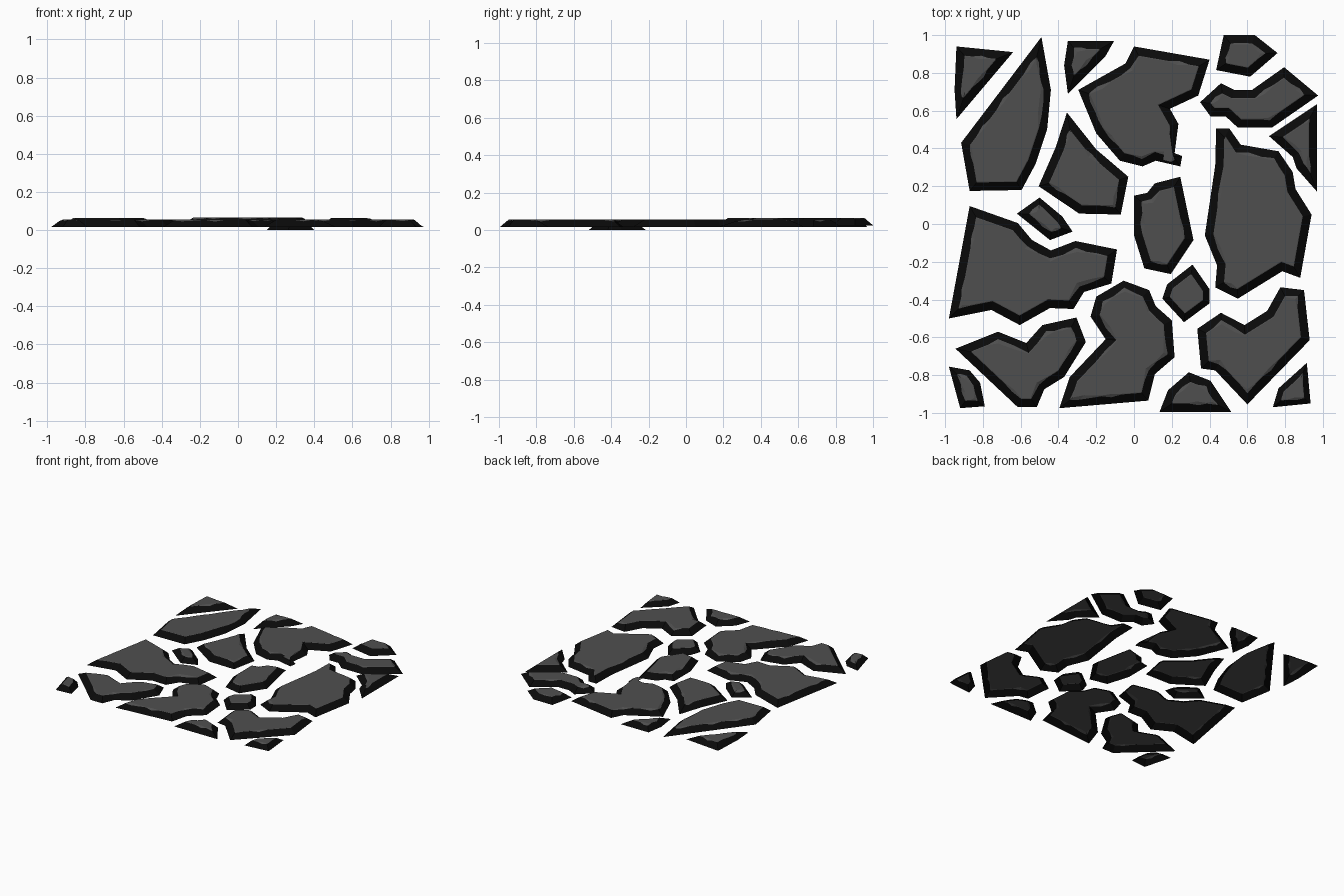
import bpy, bmesh, random
from mathutils import Vector

if "Cube" in bpy.data.objects:
    bpy.data.objects.remove(bpy.data.objects["Cube"])

random.seed(4)


def material(name, v):
    m = bpy.data.materials.new(name)
    m.diffuse_color = (v, v, v, 1)
    m.use_nodes = True
    m.node_tree.nodes["Principled BSDF"].inputs["Base Color"].default_value = m.diffuse_color
    return m


TOP = material("grey stone top", 0.078)
SIDE = material("black stone side", 0.003)
BASE, HEIGHT = 0.016, 0.039


def mitres(pts):
    """Inward offset direction at each corner (anticlockwise outline)."""
    out = []
    n = len(pts)
    for i in range(n):
        a = (pts[i] - pts[i - 1]).normalized()
        b = (pts[(i + 1) % n] - pts[i]).normalized()
        na, nb = Vector((-a.y, a.x)), Vector((-b.y, b.x))
        out.append((na + nb) / max(1 + na.dot(nb), 0.25))
    return out


def stone(name, outline, lift=0.0, inset=0.046):
    """Open-bottomed paving stone: sloped dark sides, chipped rim, flat top."""
    pts = [Vector(p) for p in outline]
    n = len(pts)
    area = sum(pts[i - 1].x * pts[i].y - pts[i].x * pts[i - 1].y for i in range(n))
    if area < 0:
        pts.reverse()
    mit = mitres(pts)
    z0, z1 = BASE + lift, BASE + lift + HEIGHT
    bm = bmesh.new()
    rings = [[], [], []]
    for i in range(n):
        j = (i + 1) % n
        steps = max(1, round((pts[j] - pts[i]).length / 0.07))
        for s in range(steps):
            p = pts[i].lerp(pts[j], s / steps)
            m = mit[i].lerp(mit[j], s / steps)
            t, gap = 0.96, 0.002
            if random.random() < 0.3:            # worn chip on the rim
                t, gap = random.uniform(0.72, 0.9), random.uniform(0.004, 0.012)
            r, q = p + m * inset * t, p + m * (inset + gap)
            rings[0].append(bm.verts.new((p.x, p.y, z0)))
            rings[1].append(bm.verts.new((r.x, r.y, z0 + HEIGHT * t)))
            rings[2].append(bm.verts.new((q.x, q.y, z1)))
    k = len(rings[0])
    for lo, hi, mat in ((rings[0], rings[1], 1), (rings[1], rings[2], 0)):
        for i in range(k):
            j = (i + 1) % k
            bm.faces.new((lo[i], lo[j], hi[j], hi[i])).material_index = mat
    cap = bm.faces.new(rings[2])
    bmesh.ops.triangulate(bm, faces=[cap])
    me = bpy.data.meshes.new(name)
    bm.to_mesh(me)
    bm.free()
    me.materials.append(TOP)
    me.materials.append(SIDE)
    bpy.context.collection.objects.link(bpy.data.objects.new(name, me))


# Back row
stone("stone_back_left_corner", [(-.94, .94), (-.64, .91), (-.94, .555), (-.95, .71)])
stone("stone_back_left_slanted", [(-.49, .99), (-.44, .71), (-.46, .5), (-.52, .32),
      (-.595, .18), (-.87, .175), (-.915, .43)], 0.008)
stone("stone_back_small", [(-.35, .97), (-.105, .97), (-.15, .89), (-.35, .69), (-.37, .84)])
stone("stone_back_large", [(0, .94), (.4, .87), (.34, .68), (.19, .61), (.235, .53),
      (.215, .375), (.255, .36), (.245, .305), (.115, .335), (.045, .305), (-.075, .335),
      (-.2, .48), (-.295, .71), (-.045, .85)], 0.01)
stone("stone_back_right_small", [(.475, 1), (.64, 1), (.76, .905), (.615, .78), (.435, .815)], 0.009)
stone("stone_back_right_bent", [(.795, .83), (.975, .68), (.73, .51), (.55, .51), (.485, .57),
      (.405, .57), (.35, .645), (.46, .745), (.53, .71), (.625, .71)])
stone("stone_right_edge", [(.97, .635), (.97, .17), (.86, .295), (.84, .355), (.715, .465)])

# Middle
stone("stone_right_large", [(.435, .505), (.505, .505), (.565, .42), (.765, .385), (.84, .275),
      (.855, .185), (.94, .05), (.88, -.285), (.785, -.25), (.55, -.395), (.43, -.335),
      (.44, -.22), (.375, -.06), (.43, .31)])
stone("stone_centre", [(.11, .215), (.245, .25), (.315, -.085), (.195, -.265), (.055, -.235),
      (0, -.06), (0, .15), (.07, .165)])
stone("stone_centre_left", [(-.355, .59), (-.2, .395), (-.03, .25), (-.07, .05), (-.29, .055),
      (-.505, .2), (-.415, .405)])
stone("stone_left_pebble", [(-.5, .14), (-.38, .04), (-.325, -.04), (-.445, -.085), (-.62, .055)],
      inset=0.04)
stone("stone_left_large", [(-.87, .095), (-.615, .005), (-.54, -.085), (-.44, -.14), (-.31, -.09),
      (-.09, -.135), (-.12, -.315), (-.265, -.36), (-.32, -.45), (-.445, -.445), (-.605, -.535),
      (-.755, -.455), (-.98, -.5)])
stone("stone_right_pebble", [(.31, -.215), (.4, -.345), (.4, -.42), (.265, -.52), (.15, -.395),
      (.175, -.32)], -0.016, 0.036)

# Front row
stone("stone_front_left_bent", [(-.72, -.57), (-.57, -.63), (-.485, -.535), (-.305, -.495),
      (-.255, -.625), (-.37, -.81), (-.475, -.875), (-.515, -.97), (-.615, -.97), (-.945, -.66)])
stone("stone_front_middle", [(-.055, -.3), (.08, -.35), (.115, -.435), (.2, -.51), (.215, -.705),
      (.11, -.795), (.075, -.935), (-.395, -.975), (-.34, -.81), (-.15, -.61), (-.23, -.49),
      (-.2, -.385)])
stone("stone_front_right", [(.46, -.47), (.585, -.535), (.705, -.46), (.775, -.335), (.9, -.35),
      (.93, -.615), (.6, -.955), (.43, -.775), (.355, -.765), (.335, -.555)])
stone("stone_front_edge", [(.135, -.995), (.515, -.995), (.405, -.83), (.29, -.785), (.18, -.88)])
stone("stone_front_left_corner", [(-.98, -.755), (-.87, -.775), (-.815, -.84), (-.79, -.965),
      (-.92, -.975)], inset=0.038)
stone("stone_front_right_corner", [(.915, -.735), (.935, -.95), (.735, -.97), (.765, -.87)],
      inset=0.032)
